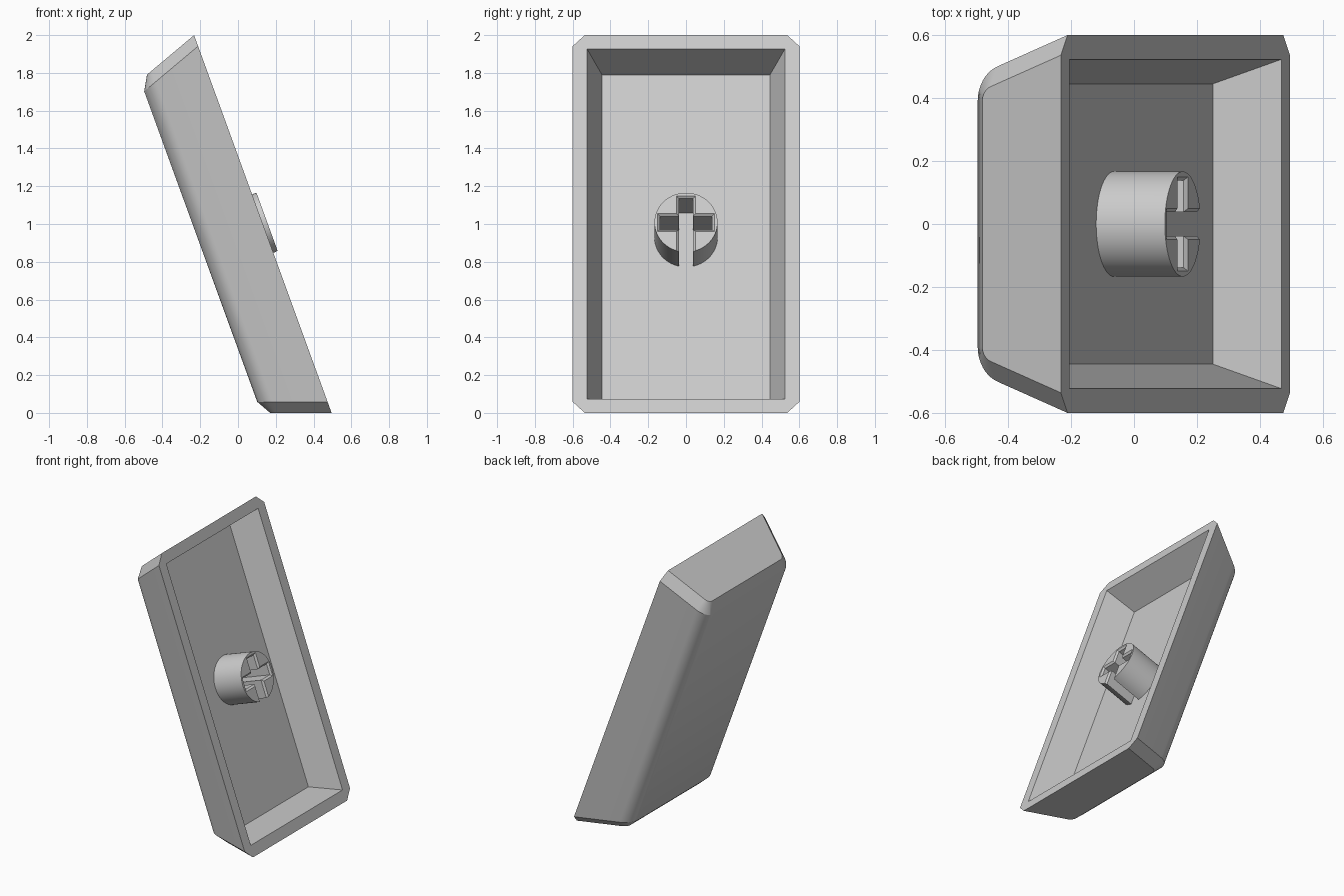
import bpy, bmesh, math
from mathutils import Vector

if "Cube" in bpy.data.objects:
    bpy.data.objects.remove(bpy.data.objects["Cube"])

TAPER = math.tan(math.radians(20))
HALF_LEN = 1.064
FLOOR = 0.207

grey = bpy.data.materials.new("light grey plastic")
grey.use_nodes = True
COLOUR = (0.6, 0.6, 0.6, 1)
grey.diffuse_color = COLOUR
grey.node_tree.nodes["Principled BSDF"].inputs["Base Color"].default_value = COLOUR


def finish(name, bm):
    """Turn a bmesh into a smooth-by-angle object leaning back on its end."""
    bmesh.ops.recalc_face_normals(bm, faces=bm.faces)
    mesh = bpy.data.meshes.new(name)
    bm.to_mesh(mesh)
    bm.free()
    mesh.materials.append(grey)
    obj = bpy.data.objects.new(name, mesh)
    bpy.context.collection.objects.link(obj)
    obj.rotation_euler.y = math.radians(-20)
    obj.location = (0.1315, 0, 1)
    bpy.ops.object.select_all(action="DESELECT")
    obj.select_set(True)
    bpy.context.view_layer.objects.active = obj
    bpy.ops.object.shade_smooth_by_angle(angle=math.radians(30))
    return obj


def section(half_width, depth, flat, steps=10):
    """Half-round cross-section as (y, depth) pairs, from +y rim to -y rim."""
    corner = Vector((half_width - TAPER * depth, depth))
    end = Vector((flat, depth))
    side = Vector((half_width, 0)) - corner
    start = corner + side.normalized() * (corner - end).length
    w = math.cos(math.radians(35))
    half = [Vector((half_width, 0))]
    for i in range(steps + 1):
        s = i / steps
        a, b, c = (1 - s) ** 2, 2 * w * s * (1 - s), s * s
        half.append((start * a + corner * b + end * c) / (a + b + c))
    return half + [Vector((-p.x, p.y)) for p in reversed(half)]


# Shell: tapered outer skin with chamfered ends
bm = bmesh.new()
end_wall = section(0.536, 0.306, 0.39)
body = section(0.6, 0.35, 0.39)
rings = []
for profile, inset, sign in ((end_wall, 0, 1), (body, 0.062, 1),
                             (body, 0.062, -1), (end_wall, 0, -1)):
    rings.append([bm.verts.new((-d, y, sign * (HALF_LEN - inset - TAPER * d)))
                  for y, d in profile])
for r0, r1 in zip(rings, rings[1:]):
    for i in range(len(r0) - 1):
        bm.faces.new((r0[i], r0[i + 1], r1[i + 1], r1[i]))
bm.faces.new(rings[0])
bm.faces.new(rings[3])

# Shell: flat rim, sloping inner walls and floor
outer = [rings[0][-1], rings[0][0], rings[1][0], rings[2][0],
         rings[3][0], rings[3][-1], rings[2][-1], rings[1][-1]]


def rectangle(y, t, depth):
    return [bm.verts.new((-depth, sy * y, st * t))
            for sy, st in ((-1, 1), (1, 1), (1, -1), (-1, -1))]


lip = rectangle(0.523, 0.985, 0)
floor = rectangle(0.445, 0.916, FLOOR)
for k in range(4):
    n = (k + 1) % 4
    bm.faces.new((outer[2 * k], outer[2 * k + 1], lip[n], lip[k]))
    bm.faces.new((outer[2 * k + 1], outer[(2 * k + 2) % 8], lip[n]))
    bm.faces.new((lip[k], lip[n], floor[n], floor[k]))
bm.faces.new(floor)
finish("cap_shell", bm)


# Stem: round post with a cross slot that opens through its lower side
def post_outline(g, radius=0.167, steps=48):
    arm = g + 0.1
    gap = math.asin(g / radius)
    points = []
    for i in range(steps + 1):
        a = -math.pi / 2 + gap + (2 * math.pi - 2 * gap) * i / steps
        points.append((radius * math.cos(a), radius * math.sin(a)))
    return points + [(-g, -g), (-arm, -g), (-arm, g), (-g, g), (-g, arm),
                     (g, arm), (g, g), (arm, g), (arm, -g), (g, -g)]


bm = bmesh.new()
rings = [[bm.verts.new((x, y, t)) for y, t in post_outline(g)]
         for x, g in ((-FLOOR, 0.038), (0.013, 0.038), (0.025, 0.05))]
for r0, r1 in zip(rings, rings[1:]):
    for i in range(len(r0)):
        j = (i + 1) % len(r0)
        bm.faces.new((r0[i], r0[j], r1[j], r1[i]))
bm.faces.new(rings[-1])
finish("stem", bm)
